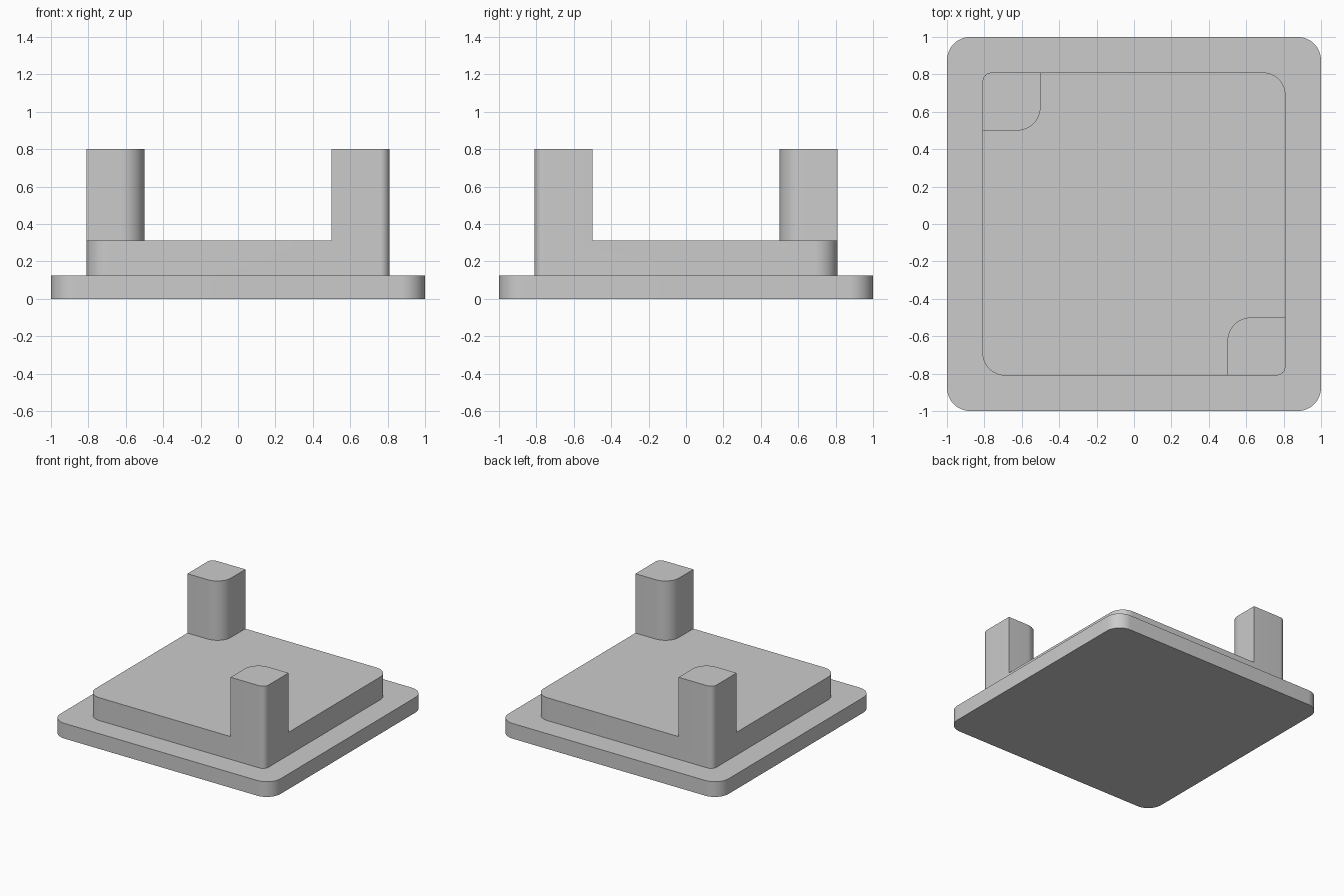
import bpy, bmesh, math
from mathutils import Vector

cube = bpy.data.objects.get("Cube")
if cube:
    bpy.data.objects.remove(cube, do_unlink=True)

grey = bpy.data.materials.new("light grey")
grey.use_nodes = True
grey.diffuse_color = (0.6, 0.6, 0.6, 1)
grey.node_tree.nodes["Principled BSDF"].inputs["Base Color"].default_value = (0.6, 0.6, 0.6, 1)


def rounded(corners, steps=12):
    """Outline from (x, y, radius) right-angled corners."""
    pts = []
    for i, (x, y, r) in enumerate(corners):
        c = Vector((x, y))
        if r == 0:
            pts.append(c)
            continue
        a = (Vector(corners[i - 1][:2]) - c).normalized()
        b = (Vector(corners[(i + 1) % len(corners)][:2]) - c).normalized()
        centre = c + r * (a + b)
        for k in range(steps + 1):
            t = math.pi / 2 * k / steps
            pts.append(centre - r * (b * math.cos(t) + a * math.sin(t)))
    return pts


def prism(name, corners, z0, z1):
    """Extrude a rounded outline from z0 to z1."""
    bm = bmesh.new()
    face = bm.faces.new([bm.verts.new((p.x, p.y, z0)) for p in rounded(corners)])
    top = bmesh.ops.extrude_face_region(bm, geom=[face], use_keep_orig=True)["geom"]
    bmesh.ops.translate(bm, vec=(0, 0, z1 - z0),
                        verts=[v for v in top if isinstance(v, bmesh.types.BMVert)])
    bmesh.ops.recalc_face_normals(bm, faces=bm.faces)
    mesh = bpy.data.meshes.new(name)
    bm.to_mesh(mesh)
    bm.free()
    mesh.materials.append(grey)
    obj = bpy.data.objects.new(name, mesh)
    bpy.context.collection.objects.link(obj)
    return obj


def activate(obj):
    bpy.ops.object.select_all(action="DESELECT")
    obj.select_set(True)
    bpy.context.view_layer.objects.active = obj


def square(h, r_even, r_odd):
    return [(-h, -h, r_even), (h, -h, r_odd), (h, h, r_even), (-h, h, r_odd)]


BASE_TOP, DECK, POST_TOP = 0.125, 0.3125, 0.8
HALF, INNER, ROUND = 0.81, 0.5, 0.125

# Wide bottom plate
base = prism("base_plate", square(1, ROUND, ROUND), 0, BASE_TOP)

# Raised plinth with two opposite corner posts, carved from one block
plinth = prism("plinth_with_posts", square(HALF, 0.12, 0.05), BASE_TOP, POST_TOP)

# Everything above the deck is removed, except the two posts
half_cut = [(-1, -1, 0), (INNER, -1, 0), (INNER, -INNER, ROUND), (1, -INNER, 0)]
cutter = prism("deck_cutter", half_cut + [(-x, -y, r) for x, y, r in half_cut], DECK, 1)
cutter.hide_render = True
cut = plinth.modifiers.new("deck cut", "BOOLEAN")
cut.operation = "DIFFERENCE"
cut.solver = "EXACT"
cut.object = cutter
activate(plinth)
bpy.ops.object.modifier_apply(modifier=cut.name)
bpy.data.objects.remove(cutter, do_unlink=True)

# Smooth rounded corners, crisp rims
for obj in (base, plinth):
    activate(obj)
    bpy.ops.object.shade_smooth_by_angle(angle=math.radians(30))
